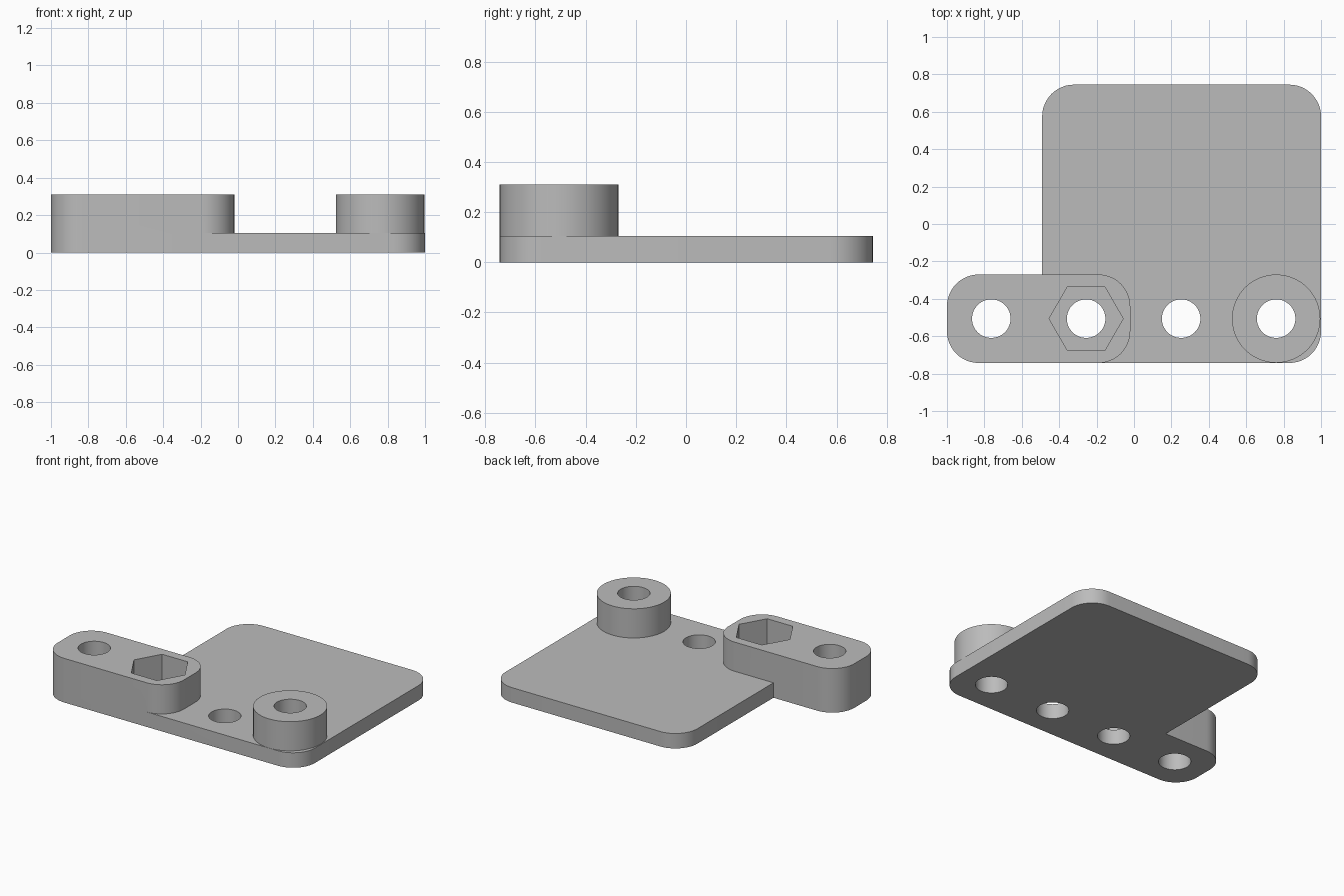
import bpy, bmesh
from math import cos, sin, pi

cube = bpy.data.objects.get("Cube")
if cube:
    bpy.data.objects.remove(cube, do_unlink=True)

grey = bpy.data.materials.new("plain grey")
grey.use_nodes = True
COLOUR = (0.5, 0.5, 0.5, 1)
grey.diffuse_color = COLOUR
grey.node_tree.nodes["Principled BSDF"].inputs["Base Color"].default_value = COLOUR

THICK, TOP = 0.105, 0.31
ROW_Y = -0.506
HOLES = [-0.763, -0.256, 0.252, 0.76]


def prism(name, outline, z0, z1):
    """Extrude a flat outline from z0 to z1."""
    bm = bmesh.new()
    face = bm.faces.new([bm.verts.new((x, y, z0)) for x, y in outline])
    up = bmesh.ops.extrude_face_region(bm, geom=[face])["geom"]
    bmesh.ops.translate(bm, vec=(0, 0, z1 - z0),
                        verts=[v for v in up if isinstance(v, bmesh.types.BMVert)])
    bmesh.ops.recalc_face_normals(bm, faces=bm.faces)
    mesh = bpy.data.meshes.new(name)
    bm.to_mesh(mesh)
    bm.free()
    mesh.materials.append(grey)
    obj = bpy.data.objects.new(name, mesh)
    bpy.context.collection.objects.link(obj)
    return obj


def circle(x, y, r, sides=64):
    return [(x + r * cos(2 * pi * i / sides), y + r * sin(2 * pi * i / sides))
            for i in range(sides)]


def rounded(x0, x1, y0, y1, r, steps=12):
    corners = [(x1 - r, y1 - r), (x0 + r, y1 - r), (x0 + r, y0 + r), (x1 - r, y0 + r)]
    return [(cx + r * cos((q + i / steps) * pi / 2), cy + r * sin((q + i / steps) * pi / 2))
            for q, (cx, cy) in enumerate(corners) for i in range(steps + 1)]


def combine(target, other, operation):
    mod = target.modifiers.new(operation.title(), "BOOLEAN")
    mod.operation, mod.solver, mod.object = operation, "EXACT", other
    bpy.context.view_layer.objects.active = target
    bpy.ops.object.modifier_apply(modifier=mod.name)
    bpy.data.objects.remove(other, do_unlink=True)


# Base plate, raised arm and round boss joined into one solid
plate = prism("mounting_plate", rounded(-0.491, 1, -0.743, 0.745, 0.17), 0, THICK)
arm = prism("arm", rounded(-1, -0.02, -0.743, -0.27, 0.17), 0, TOP)
boss = prism("boss", circle(HOLES[-1], ROW_Y, 0.236), THICK / 2, TOP)
combine(plate, arm, "UNION")
combine(plate, boss, "UNION")

# Row of bolt holes
for x in HOLES:
    combine(plate, prism("bolt_hole", circle(x, ROW_Y, 0.103), -0.1, 0.5), "DIFFERENCE")

# Hexagonal nut pocket in the arm
combine(plate, prism("nut_pocket", circle(HOLES[1], ROW_Y, 0.198, 6), THICK, 0.5), "DIFFERENCE")

# Smooth the rounded walls, keep edges sharp
bpy.ops.object.select_all(action="DESELECT")
plate.select_set(True)
bpy.context.view_layer.objects.active = plate
bpy.ops.object.shade_smooth_by_angle(angle=pi / 6)
